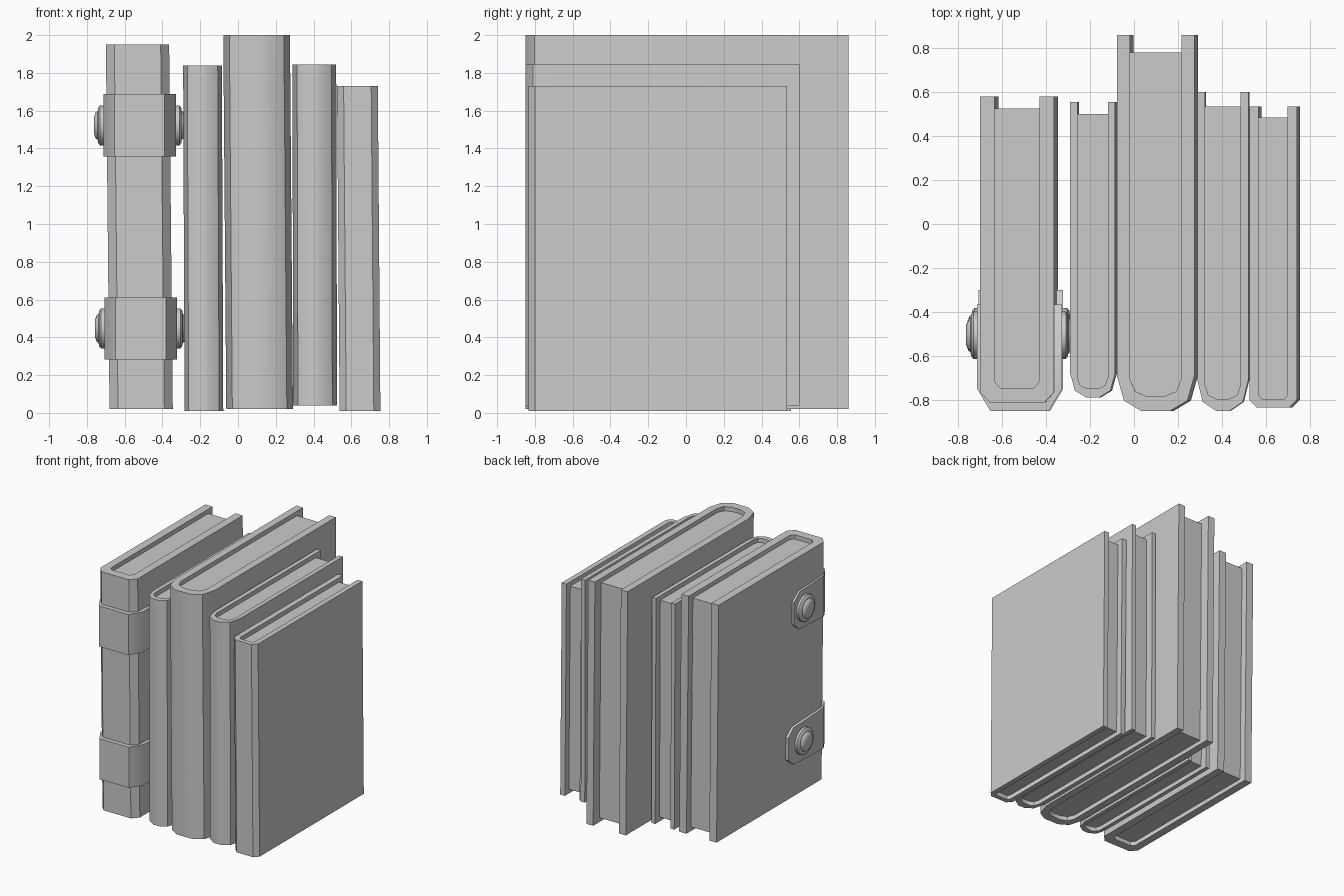
import bpy, bmesh, math
from mathutils import Matrix, Vector

if "Cube" in bpy.data.objects:
    bpy.data.objects.remove(bpy.data.objects["Cube"])


def make_object(name, bm):
    bmesh.ops.recalc_face_normals(bm, faces=bm.faces)
    mesh = bpy.data.meshes.new(name)
    bm.to_mesh(mesh)
    bm.free()
    ob = bpy.data.objects.new(name, mesh)
    bpy.context.collection.objects.link(ob)
    bpy.context.view_layer.objects.active = ob
    ob.select_set(True)
    bpy.ops.object.shade_smooth_by_angle(angle=math.radians(40))
    ob.select_set(False)
    return ob


def spine_path(x0, x1, y_spine, y_back, cx, cy, n):
    """U-shaped outline, open at the back, with n segments per spine corner."""
    left = [(x0, y_back)]
    for i in range(n + 1):
        a = math.pi / 2 * i / n
        left.append((x0 + cx * (1 - math.cos(a)), y_spine + cy * (1 - math.sin(a))))
    return left + [(x0 + x1 - x, y) for x, y in reversed(left)]


def prism(name, outline, z0, z1, lean):
    """Extrude an outline upwards, drifting sideways by lean over two units."""
    bm = bmesh.new()
    rings = [[bm.verts.new((x + lean * (z - 1) / 2, y, z)) for x, y in outline] for z in (z0, z1)]
    count = len(outline)
    for i in range(count):
        j = (i + 1) % count
        bm.faces.new((rings[0][i], rings[0][j], rings[1][j], rings[1][i]))
    bm.faces.new(rings[0])
    bm.faces.new(rings[1])
    return make_object(name, bm)


def book(name, x, y, z, page_back, side, front, outer, inner, n, lean):
    out = spine_path(x[0], x[1], y[0], y[1], *outer, n)
    path_in = (x[0] + side, x[1] - side, y[0] + front)
    cavity = spine_path(*path_in, y[1], *inner, n)
    prism(name + "_cover", out + cavity[::-1], z[0], z[1], lean)
    pages = spine_path(*path_in, page_back, *inner, n)
    prism(name + "_pages", pages, z[0] + 0.035, z[1] - 0.035, lean)


# Books, left to right
book("strapped_book", (-0.69, -0.355), (-0.815, 0.58), (0.02, 1.95), 0.525,
     0.065, 0.07, (0.045, 0.05), (0.025, 0.03), 1, -0.02)
book("slim_book", (-0.287, -0.082), (-0.79, 0.555), (0.01, 1.84), 0.50,
     0.034, 0.042, (0.075, 0.11), (0.04, 0.05), 2, -0.008)
book("tall_book", (-0.07, 0.283), (-0.85, 0.86), (0.02, 2.0), 0.78,
     0.06, 0.065, (0.11, 0.16), (0.08, 0.08), 2, -0.016)
book("round_book", (0.29, 0.522), (-0.85, 0.60), (0.04, 1.845), 0.535,
     0.036, 0.055, (0.085, 0.14), (0.05, 0.06), 2, -0.005)
book("square_book", (0.53, 0.746), (-0.835, 0.535), (0.01, 1.73), 0.485,
     0.042, 0.038, (0.035, 0.035), (0.015, 0.02), 1, -0.016)


# Leather straps wrapped round the spine, ends narrowed
def strap(name, x0, x1, y_end, zc, half):
    stations = [(y_end, 0.09), (y_end - 0.07, half - 0.015)]
    left = [(x0, y, x0 + 0.05, y, h) for y, h in stations]
    left += [(x0, -0.75, x0 + 0.05, -0.74, half),
             (x0 + 0.06, -0.85, x0 + 0.08, -0.79, half)]
    full = left + [(x0 + x1 - a, b, x0 + x1 - c, d, h) for a, b, c, d, h in reversed(left)]
    bm = bmesh.new()
    rings = [[bm.verts.new(p) for p in ((a, b, zc - h), (a, b, zc + h),
                                        (c, d, zc + h), (c, d, zc - h))]
             for a, b, c, d, h in full]
    for r, s in zip(rings, rings[1:]):
        for i in range(4):
            j = (i + 1) % 4
            bm.faces.new((r[i], r[j], s[j], s[i]))
    bm.faces.new(rings[0])
    bm.faces.new(rings[-1])
    make_object(name, bm)


# Rivets: stepped discs revolved about the x axis
def rivet(name, x, y, z, sign):
    profile = [(-0.03, 0.108), (0.018, 0.108), (0.028, 0.095), (0.03, 0.078),
               (0.04, 0.072), (0.05, 0.045)]
    bm = bmesh.new()
    rings = []
    for d, r in profile:
        rings.append([bm.verts.new((x + sign * d,
                                    y + r * math.cos(math.tau * k / 14),
                                    z + r * math.sin(math.tau * k / 14))) for k in range(14)])
    for r, s in zip(rings, rings[1:]):
        for k in range(14):
            m = (k + 1) % 14
            bm.faces.new((r[k], r[m], s[m], s[k]))
    bm.faces.new(rings[0])
    bm.faces.new(rings[-1])
    make_object(name, bm)


for label, x0, x1, y_end, zc, yr in (("upper", -0.713, -0.328, -0.365, 1.522, -0.505),
                                     ("lower", -0.708, -0.322, -0.30, 0.447, -0.49)):
    strap(label + "_strap", x0, x1, y_end, zc, 0.165)
    rivet(label + "_left_rivet", x0, yr, zc, -1)
    rivet(label + "_right_rivet", x1, yr, zc, 1)
